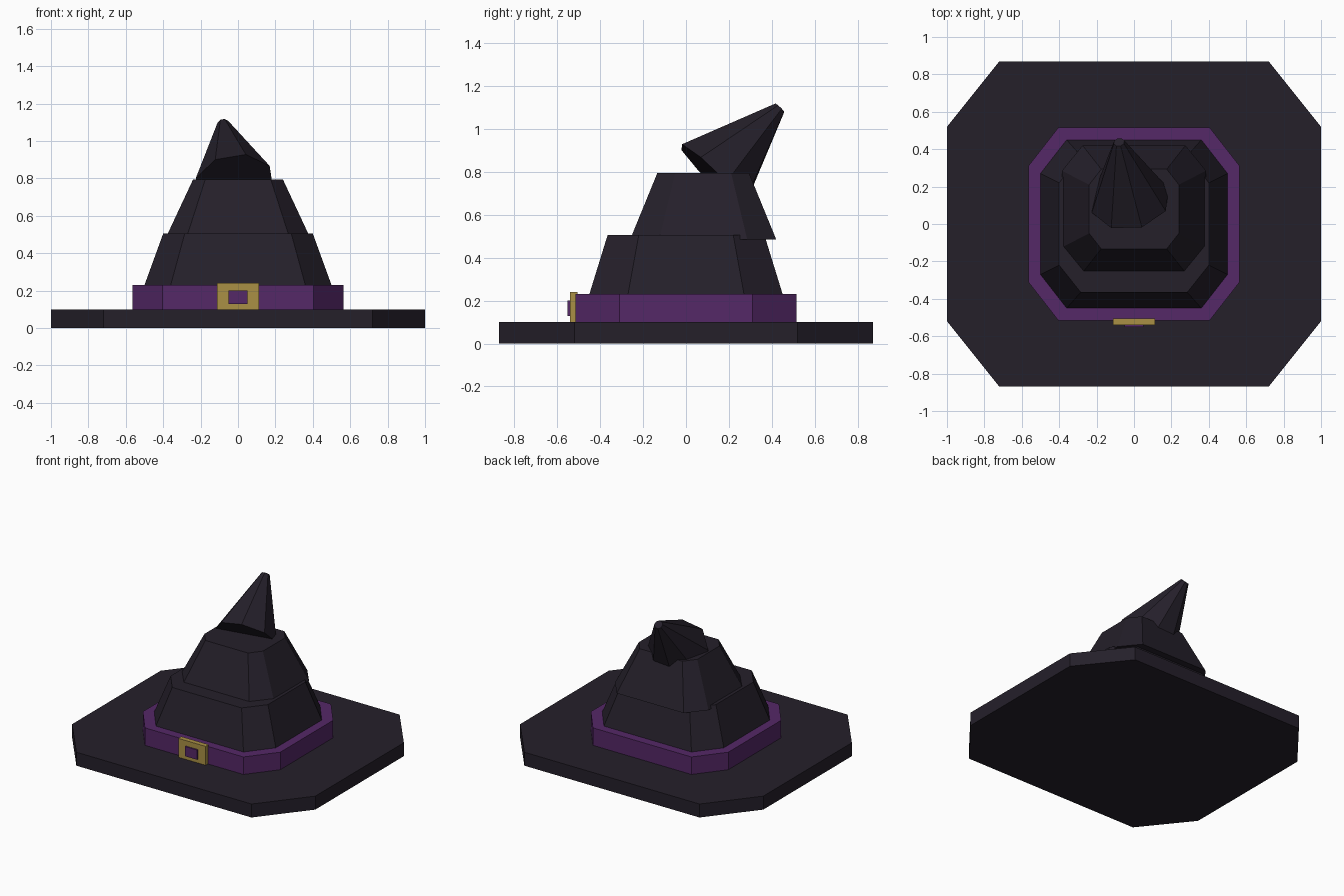
import bpy, bmesh, math
from mathutils import Matrix, Vector

if "Cube" in bpy.data.objects:
    bpy.data.objects.remove(bpy.data.objects["Cube"])


def material(name, rgb):
    m = bpy.data.materials.new(name)
    m.diffuse_color = (*rgb, 1)
    m.use_nodes = True
    m.node_tree.nodes["Principled BSDF"].inputs["Base Color"].default_value = m.diffuse_color
    return m


felt = material("dark_felt", (0.018, 0.014, 0.023))
purple = material("purple_band", (0.09, 0.021, 0.135))
gold = material("gold_metal", (0.40, 0.28, 0.06))


def add_object(name, bm, mat):
    bmesh.ops.recalc_face_normals(bm, faces=bm.faces)
    mesh = bpy.data.meshes.new(name)
    bm.to_mesh(mesh)
    bm.free()
    mesh.materials.append(mat)
    obj = bpy.data.objects.new(name, mesh)
    bpy.context.collection.objects.link(obj)
    return obj


def chamfered(hx, hy, cx, cy):
    """Rectangle of half size hx, hy whose corners are cut at cx, cy."""
    return [(cx, -hy), (hx, -cy), (hx, cy), (cx, hy),
            (-cx, hy), (-hx, cy), (-hx, -cy), (-cx, -hy)]


def frustum(name, bottom, top, z0, z1, mat, y=0.0):
    bm = bmesh.new()
    lo = [bm.verts.new((px, py + y, z0)) for px, py in chamfered(*bottom)]
    hi = [bm.verts.new((px, py + y, z1)) for px, py in chamfered(*top)]
    bm.faces.new(lo[::-1])
    bm.faces.new(hi)
    for i in range(8):
        j = (i + 1) % 8
        bm.faces.new((lo[i], lo[j], hi[j], hi[i]))
    return add_object(name, bm, mat)


def add_box(bm, x0, x1, y0, y1, z0, z1):
    size = Matrix.Diagonal((x1 - x0, y1 - y0, z1 - z0, 1))
    centre = Matrix.Translation(((x0 + x1) / 2, (y0 + y1) / 2, (z0 + z1) / 2))
    bmesh.ops.create_cube(bm, size=1, matrix=centre @ size)


# Brim, band and the two stacked crown sections
brim = (1.0, 0.87, 0.72, 0.52)
band = (0.565, 0.515, 0.405, 0.31)
frustum("brim", brim, brim, 0.0, 0.1, felt)
frustum("hat_band", band, band, 0.1, 0.23, purple)
frustum("lower_crown", (0.5, 0.45, 0.36, 0.27), (0.4, 0.365, 0.285, 0.22),
        0.23, 0.505, felt)
frustum("middle_crown", (0.385, 0.34, 0.275, 0.205), (0.24, 0.213, 0.175, 0.13),
        0.485, 0.795, felt, y=0.08)

# Bent tip: eight-sided cone leaning back and slightly to the left
base, end = Vector((-0.02, 0.125, 0.777)), Vector((-0.08, 0.437, 1.097))
axis = (end - base).normalized()
side = Vector((0.98, 0.036, 0.18))
side = (side - axis * side.dot(axis)).normalized()
frame = Matrix((side, axis.cross(side), axis)).transposed().to_4x4()
bm = bmesh.new()
bmesh.ops.create_cone(
    bm, cap_ends=True, segments=8, radius1=0.217, radius2=0.03,
    depth=(end - base).length,
    matrix=Matrix.Translation((base + end) / 2) @ frame
    @ Matrix.Rotation(math.pi / 8, 4, 'Z'))
add_object("bent_tip", bm, felt)

# Buckle plate with a raised purple centre
bm = bmesh.new()
add_box(bm, -0.112, 0.112, -0.541, -0.505, 0.098, 0.24)
add_object("buckle", bm, gold)
bm = bmesh.new()
add_box(bm, -0.05, 0.05, -0.551, -0.51, 0.128, 0.2)
add_object("buckle_centre", bm, purple)
